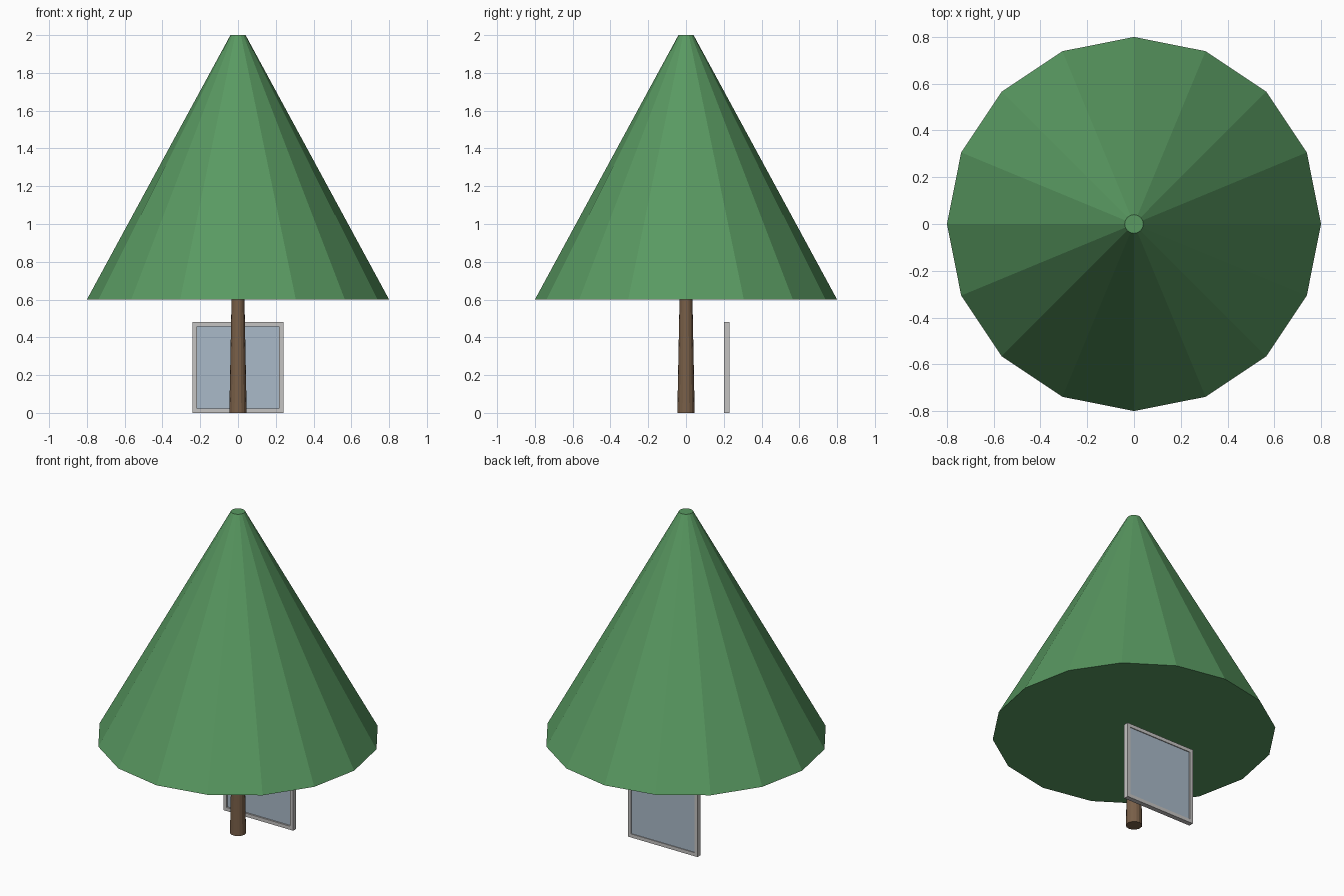
import bpy
import bmesh
from mathutils import Matrix, Vector

if "Cube" in bpy.data.objects:
    bpy.data.objects.remove(bpy.data.objects["Cube"])


def material(name, colour):
    m = bpy.data.materials.new(name)
    m.diffuse_color = (*colour, 1)
    m.use_nodes = True
    m.node_tree.nodes["Principled BSDF"].inputs["Base Color"].default_value = m.diffuse_color
    return m


leaf_green = material("leaf_green", (0.10, 0.32, 0.12))
bark_brown = material("bark_brown", (0.19, 0.115, 0.065))
frame_grey = material("frame_grey", (0.56, 0.55, 0.54))
glass_blue = material("glass_blue", (0.40, 0.49, 0.58))


def finish(name, bm, mat):
    me = bpy.data.meshes.new(name)
    bm.to_mesh(me)
    bm.free()
    me.materials.append(mat)
    ob = bpy.data.objects.new(name, me)
    bpy.context.collection.objects.link(ob)
    return ob


def cone(name, r1, r2, z1, z2, sides, mat):
    bm = bmesh.new()
    bmesh.ops.create_cone(bm, cap_ends=True, segments=sides, radius1=r1, radius2=r2,
                          depth=z2 - z1, matrix=Matrix.Translation((0, 0, (z1 + z2) / 2)))
    return finish(name, bm, mat)


def add_box(bm, lo, hi):
    lo, hi = Vector(lo), Vector(hi)
    bmesh.ops.create_cube(bm, size=1, matrix=Matrix.Translation((lo + hi) / 2)
                          @ Matrix.Diagonal((*(hi - lo), 1)))


# Tree: faceted crown on a tapered trunk
cone("crown", 0.80, 0.04, 0.60, 2.0, 16, leaf_green)
cone("trunk", 0.046, 0.034, 0.0, 0.61, 16, bark_brown)

# Free-standing panel behind the trunk: four frame bars
W, H, T, Y0, Y1 = 0.24, 0.48, 0.022, 0.20, 0.23
bm = bmesh.new()
for s in (-1, 1):
    a, b = sorted((s * W, s * (W - T)))
    add_box(bm, (a, Y0, 0), (b, Y1, H))
for z in (0, H - T):
    add_box(bm, (-W + T, Y0, z), (W - T, Y1, z + T))
finish("panel_frame", bm, frame_grey)

# Glass, set back slightly inside the frame
bm = bmesh.new()
add_box(bm, (-W + T, Y0 + 0.01, T), (W - T, Y1 - 0.005, H - T))
finish("panel_glass", bm, glass_blue)
